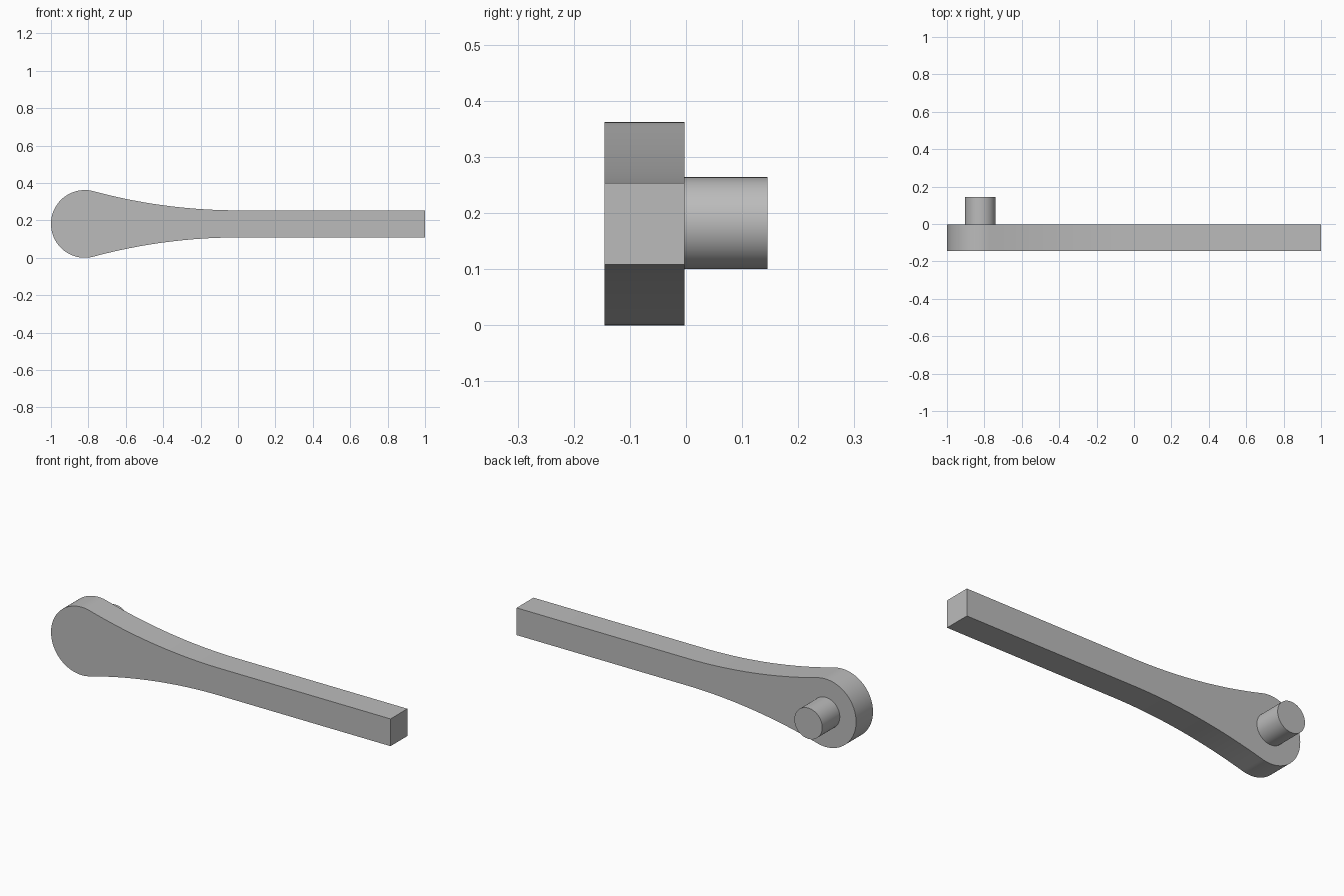
import bpy, bmesh, math

if "Cube" in bpy.data.objects:
    bpy.data.objects.remove(bpy.data.objects["Cube"])

steel = bpy.data.materials.new("grey steel")
steel.diffuse_color = (0.5, 0.5, 0.5, 1)
steel.use_nodes = True
steel.node_tree.nodes["Principled BSDF"].inputs["Base Color"].default_value = steel.diffuse_color

CX, CZ, HEAD_R = -0.819, 0.181, 0.181   # round head
HALF, END_X = 0.0725, 1.0               # straight handle
BACK, FRONT = -0.003, -0.145


def extrude_profile(name, points, y0, y1):
    """Extrude an (x, z) outline along y."""
    bm = bmesh.new()
    face = bm.faces.new([bm.verts.new((x, y0, z)) for x, z in points])
    new = bmesh.ops.extrude_face_region(bm, geom=[face])["geom"]
    moved = [v for v in new if isinstance(v, bmesh.types.BMVert)]
    bmesh.ops.translate(bm, verts=moved, vec=(0, y1 - y0, 0))
    bmesh.ops.recalc_face_normals(bm, faces=bm.faces)
    mesh = bpy.data.meshes.new(name)
    bm.to_mesh(mesh)
    bm.free()
    mesh.materials.append(steel)
    obj = bpy.data.objects.new(name, mesh)
    bpy.context.collection.objects.link(obj)
    bpy.ops.object.select_all(action='DESELECT')
    obj.select_set(True)
    bpy.context.view_layer.objects.active = obj
    bpy.ops.object.shade_smooth_by_angle(angle=math.radians(30))
    return obj


# Neck arc: tangent to the handle at x = 0 and to the round head
gap = HEAD_R - HALF
neck_r = (CX**2 + HALF**2 - HEAD_R**2) / (2 * gap)
lean = math.asin(-CX / (neck_r + HEAD_R))

# Upper half outline, from the handle end to the head's far left
upper = [(END_X, HALF)]
for i in range(25):
    a = lean * i / 24
    upper.append((-neck_r * math.sin(a), HALF + neck_r * (1 - math.cos(a))))
for i in range(1, 33):
    a = math.pi / 2 - lean + (math.pi / 2 + lean) * i / 32
    upper.append((CX + HEAD_R * math.cos(a), HEAD_R * math.sin(a)))
lower = [(x, -z) for x, z in reversed(upper[:-1])]
extrude_profile("lever_arm", [(x, CZ + z) for x, z in upper + lower], FRONT, BACK)

# Pivot pin on the back of the head
pin = [(CX - 0.003 + 0.082 * math.cos(math.tau * i / 64),
        CZ + 0.001 + 0.082 * math.sin(math.tau * i / 64)) for i in range(64)]
extrude_profile("pivot_pin", pin, BACK, 0.145)
